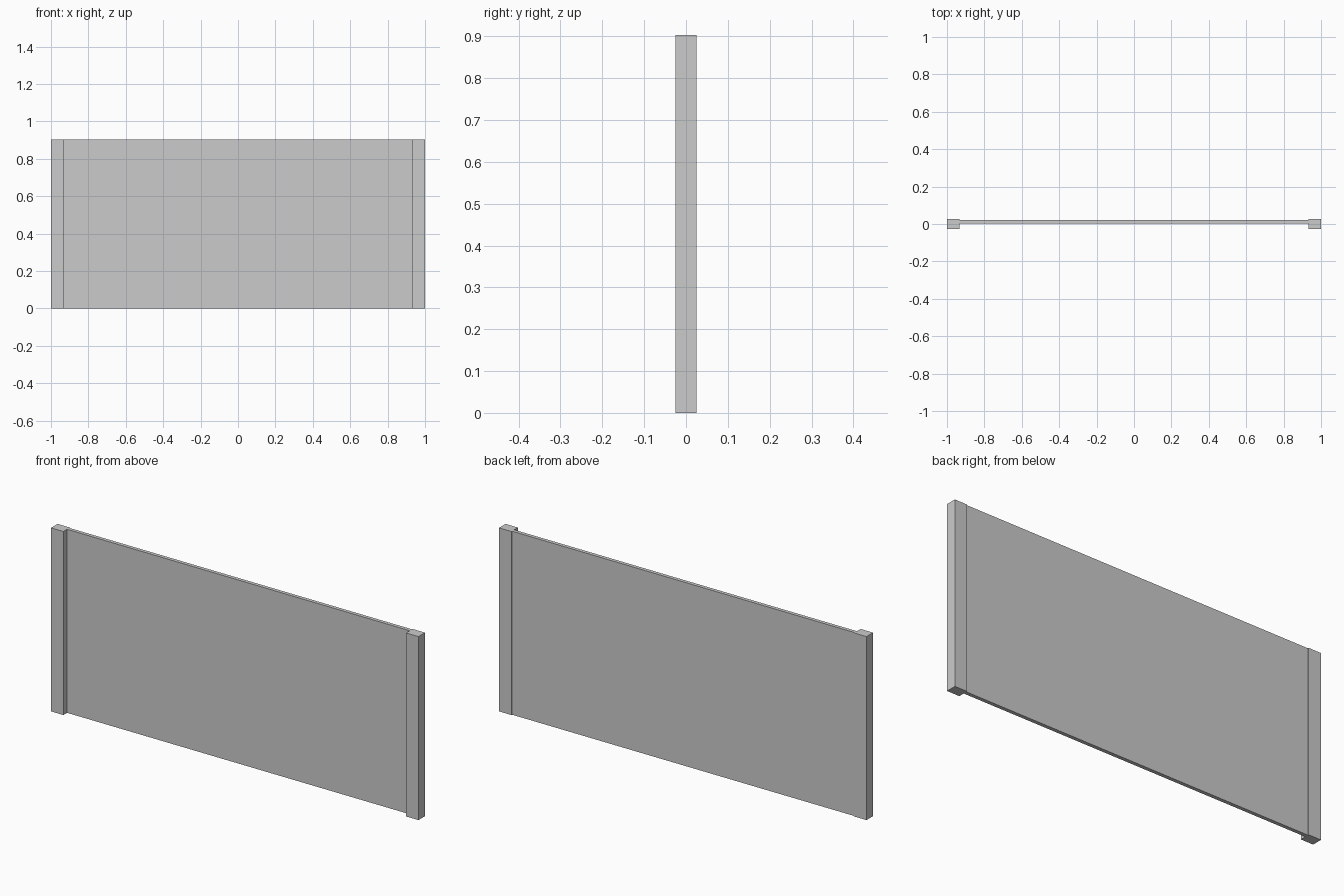
import bpy

if "Cube" in bpy.data.objects:
    bpy.data.objects.remove(bpy.data.objects["Cube"])

HEIGHT = 0.903
POST_W = 0.067


def box(name, x0, x1, y0, y1, z0, z1):
    bpy.ops.mesh.primitive_cube_add(
        size=1, location=((x0 + x1) / 2, (y0 + y1) / 2, (z0 + z1) / 2))
    obj = bpy.context.object
    obj.name = name
    obj.scale = (x1 - x0, y1 - y0, z1 - z0)
    bpy.ops.object.transform_apply(location=False, rotation=False, scale=True)
    return obj


# End posts
box("left_post", -1, -1 + POST_W, -0.0255, 0.0255, 0, HEIGHT)
box("right_post", 1 - POST_W, 1, -0.0255, 0.0255, 0, HEIGHT)

# Thin panel between the posts, set towards the back
box("panel", -1 + POST_W, 1 - POST_W, 0.003, 0.021, 0, HEIGHT)
